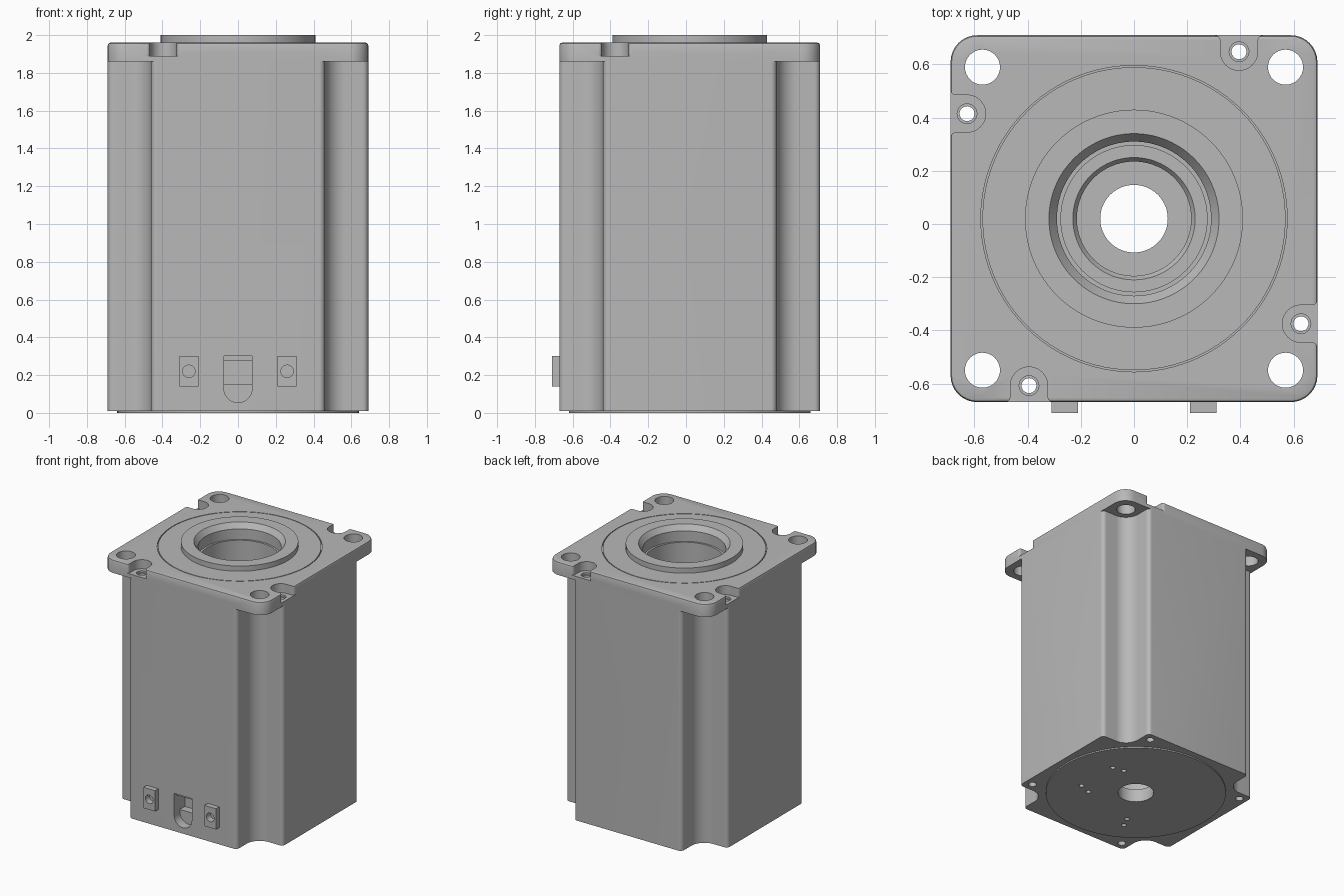
import bpy, bmesh
from math import sin, cos, pi, radians
from mathutils import Matrix, Vector

if "Cube" in bpy.data.objects:
    bpy.data.objects.remove(bpy.data.objects["Cube"])

HALF = 0.69          # half width of the square housing
BOLT = 0.57          # bolt hole offset from the centre
SHIFT = Matrix.Translation((0, 0.02, 0))
FACING_FRONT = Matrix.Rotation(pi / 2, 4, 'X')

metal = bpy.data.materials.new("grey metal")
metal.use_nodes = True
metal.diffuse_color = (0.48, 0.48, 0.48, 1)
metal.node_tree.nodes["Principled BSDF"].inputs["Base Color"].default_value = (0.48, 0.48, 0.48, 1)


def arc(cx, cy, r, a0, a1, n=8):
    angles = [radians(a0 + (a1 - a0) * i / n) for i in range(n + 1)]
    return [(cx + r * cos(a), cy + r * sin(a)) for a in angles]


def four_sided(corner):
    pts = []
    for k in range(4):
        c, s = round(cos(k * pi / 2)), round(sin(k * pi / 2))
        pts += [(x * c - y * s, x * s + y * c) for x, y in corner]
    return pts


def finish(name, bm, matrix):
    bmesh.ops.remove_doubles(bm, verts=bm.verts, dist=1e-5)
    bm.transform(matrix)
    bmesh.ops.recalc_face_normals(bm, faces=bm.faces)
    mesh = bpy.data.meshes.new(name)
    bm.to_mesh(mesh)
    bm.free()
    obj = bpy.data.objects.new(name, mesh)
    mesh.materials.append(metal)
    bpy.context.collection.objects.link(obj)
    return obj


def prism(name, levels, matrix=Matrix()):
    """Stack outlines of equal length at given heights."""
    bm = bmesh.new()
    rings = [[bm.verts.new((x, y, z)) for x, y in pts] for pts, z in levels]
    n = len(rings[0])
    for low, high in zip(rings, rings[1:]):
        for i in range(n):
            j = (i + 1) % n
            bm.faces.new((low[i], low[j], high[j], high[i]))
    bm.faces.new(rings[0])
    bm.faces.new(rings[-1])
    return finish(name, bm, matrix)


def lathe(name, profile, matrix=Matrix(), steps=96, closed=False):
    """Revolve (radius, height) points round z."""
    bm = bmesh.new()
    verts = [bm.verts.new((r, 0, z)) for r, z in profile]
    edges = [bm.edges.new(pair) for pair in zip(verts, verts[1:])]
    if closed:
        edges.append(bm.edges.new((verts[-1], verts[0])))
    bmesh.ops.spin(bm, geom=verts + edges, cent=(0, 0, 0), axis=(0, 0, 1),
                   angle=2 * pi, steps=steps)
    return finish(name, bm, matrix)


def rod(name, r, z0, z1, matrix=Matrix(), steps=32):
    return lathe(name, [(0, z0), (r, z0), (r, z1), (0, z1)], matrix, steps)


def box(name, x0, x1, y0, y1, z0, z1):
    return prism(name, [([(x0, y0), (x1, y0), (x1, y1), (x0, y1)], z) for z in (z0, z1)])


def combine(tool, operation):
    mod = housing.modifiers.new("join", 'BOOLEAN')
    mod.object, mod.operation, mod.solver = tool, operation, 'EXACT'
    bpy.context.view_layer.objects.active = housing
    bpy.ops.object.modifier_apply(modifier=mod.name)
    bpy.data.objects.remove(tool)


def add(tool):
    combine(tool, 'UNION')


def cut(tool):
    combine(tool, 'DIFFERENCE')


# Main body with a bolt groove down each corner
f = 0.03
wall = BOLT - 0.11
corner = (arc(HALF - f, wall - f, f, 0, 90) + arc(BOLT, BOLT, 0.11, 270, 180, 12)
          + arc(wall - f, HALF - f, f, 0, 90))
outline = four_sided(corner)
housing = prism("motor_housing", [(outline, 0.01), (outline, 1.9)])

# Top flange with a softened upper edge
def rounded_square(inset):
    return four_sided(arc(HALF - 0.1, HALF - 0.1, 0.1 - inset, 0, 90))

add(prism("flange", [(rounded_square(0), 1.86), (rounded_square(0), 1.945),
                     (rounded_square(0.004), 1.956), (rounded_square(0.014), 1.96)]))

# Raised pilot ring and bottom cover
add(rod("pilot", 0.41, 1.9, 2.0, steps=96))
add(rod("cover", 0.64, 0, 0.05, steps=96))

# Terminal blocks with screw holes
for x in (-0.26, 0.26):
    add(box("terminal", x - 0.05, x + 0.05, -0.73, -0.6, 0.14, 0.30))
    cut(rod("terminal_hole", 0.033, 0.68, 0.8, Matrix.Translation((x, 0, 0.22)) @ FACING_FRONT))

# Stepped central bore
cut(lathe("bore", [(0, 2.1), (0.32, 2.1), (0.32, 2.0), (0.29, 1.96), (0.29, 1.88),
                   (0.275, 1.88), (0.275, 1.6), (0.23, 1.6), (0.215, 1.58),
                   (0.215, 0.1), (0.127, 0.1), (0.127, -0.1), (0, -0.1)]))

# Fine ring groove on the flange
cut(lathe("ring_groove", [(0.57, 1.95), (0.576, 1.95), (0.576, 1.98), (0.57, 1.98)], closed=True))

# Corner bolt holes, edge pockets and their through holes
edge = HALF - 0.628
flare = arc(0.09, edge - 0.02, 0.02, 180, 90, 6)
pocket = (arc(0, 0, 0.07, 180, 360, 20) + flare + [(0.09, 0.1), (-0.09, 0.1)]
          + [(-x, y) for x, y in reversed(flare)])
for k in range(4):
    turn = Matrix.Rotation(k * pi / 2, 4, 'Z')
    cut(rod("bolt_hole", 0.066, 1.8, 2.1, turn @ Matrix.Translation((BOLT, BOLT, 0))))
    place = turn @ Matrix.Translation((0.395, 0.628, 0))
    cut(prism("pocket", [(pocket, 1.89), (pocket, 2.1)], place))
    cut(lathe("screw_hole", [(0, 2.1), (0.037, 2.1), (0.037, 1.875), (0.028, 1.875),
                             (0.028, -0.1), (0, -0.1)], place, 32))

# Cable port in the front, with a stepped floor
port = arc(0, 0.13, 0.075, 180, 360, 20) + [(0.075, 0.30), (-0.075, 0.30)]
cut(prism("port", [(port, 0.56), (port, 0.8)], FACING_FRONT))
add(box("port_step", -0.09, 0.09, -0.62, -0.54, 0.04, 0.15))
add(box("port_lintel", -0.09, 0.09, -0.66, -0.54, 0.275, 0.31))

# Small paired holes underneath
for x, y in ((0.356, 0.168), (0.268, 0.186), (0.36, -0.172),
             (0.267, -0.206), (-0.19, -0.326), (-0.229, -0.406)):
    cut(rod("base_hole", 0.018, -0.1, 0.06, Matrix.Translation((x, y, 0)), 20))

# Place and shade
housing.data.transform(SHIFT)
bpy.ops.object.select_all(action='DESELECT')
housing.select_set(True)
bpy.context.view_layer.objects.active = housing
bpy.ops.object.shade_smooth_by_angle(angle=radians(30))
